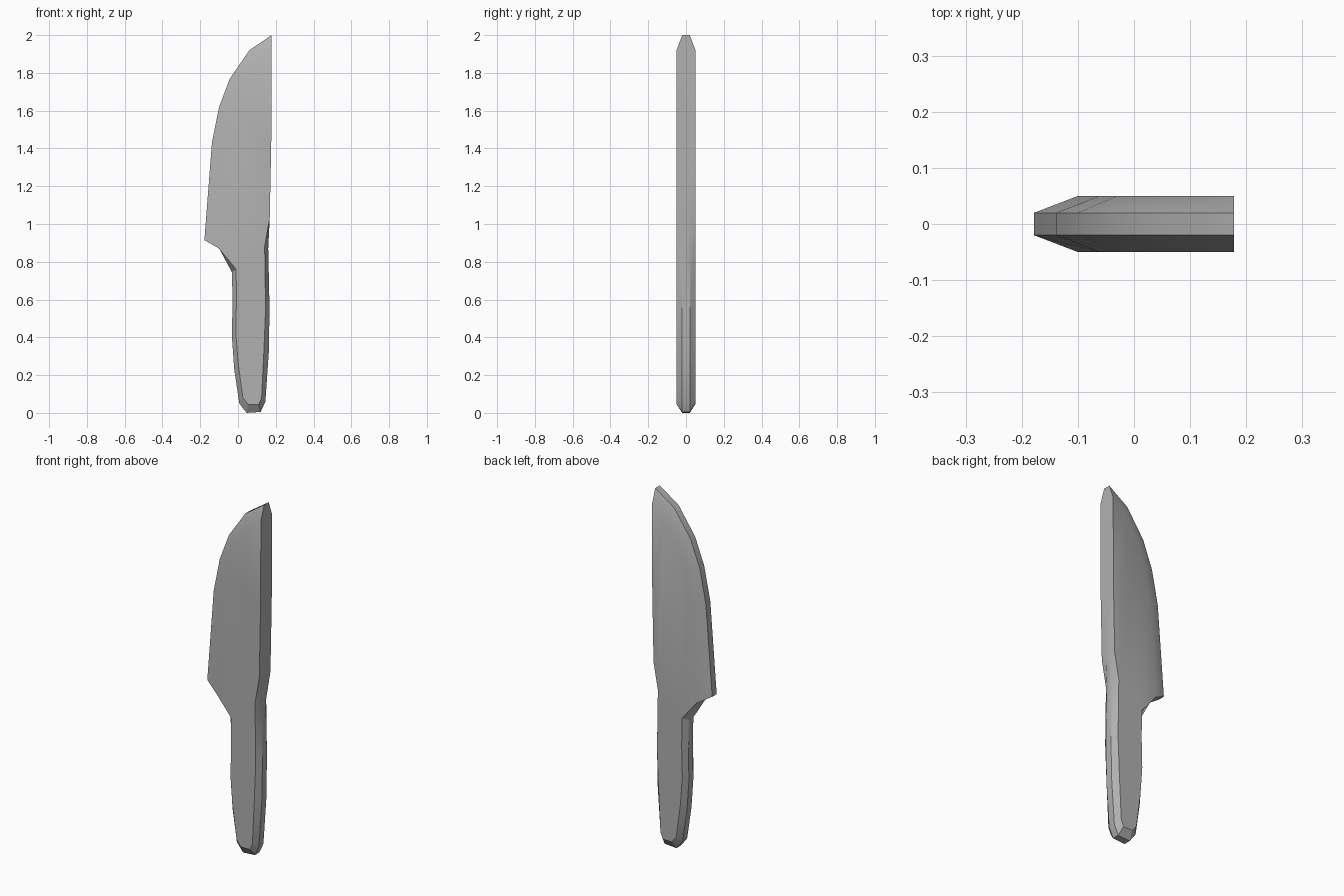
import bpy, bmesh, math

if "Cube" in bpy.data.objects:
    bpy.data.objects.remove(bpy.data.objects["Cube"])

HALF, RIM = 0.05, 0.02   # half thickness of the flat sides and of the rim

# Outline pairs (x, z): flat-side corner, rim corner, from the tip down the edge and back up the spine
outline = [
    ((0.178, 1.92), (0.178, 2.00)),
    ((0.10, 1.862), (0.06, 1.92)),
    ((0.022, 1.75), (-0.043, 1.77)),
    ((-0.03, 1.60), (-0.10, 1.62)),
    ((-0.062, 1.41), (-0.138, 1.43)),
    ((-0.10, 0.87), (-0.178, 0.915)),
    ((-0.10, 0.87), (-0.10, 0.87)),
    ((-0.01, 0.76), (-0.032, 0.745)),
    ((-0.008, 0.60), (-0.029, 0.60)),
    ((-0.012, 0.43), (-0.032, 0.40)),
    ((0.0, 0.27), (-0.02, 0.23)),
    ((0.026, 0.08), (0.007, 0.05)),
    ((0.053, 0.045), (0.045, 0.0)),
    ((0.11, 0.045), (0.12, 0.005)),
    ((0.125, 0.08), (0.145, 0.06)),
    ((0.138, 0.35), (0.163, 0.32)),
    ((0.146, 0.55), (0.167, 0.55)),
    ((0.141, 0.88), (0.16, 0.87)),
    ((0.168, 1.03), (0.168, 1.03)),
    ((0.176, 1.43), (0.176, 1.43)),
]

bm = bmesh.new()


def ring(which, y):
    return [bm.verts.new((p[which][0], y, p[which][1])) for p in outline]


# Four rings: front flat, front rim, back rim, back flat
rings = [ring(0, -HALF), ring(1, -RIM), ring(1, RIM), ring(0, HALF)]
n = len(outline)
for a, b in zip(rings, rings[1:]):
    for i in range(n):
        j = (i + 1) % n
        bm.faces.new((a[i], a[j], b[j], b[i]))
# The two heel corners share one flat-side point, then each flat side is closed
for r in (rings[0], rings[3]):
    bmesh.ops.pointmerge(bm, verts=[r[5], r[6]], merge_co=r[5].co)
    bm.faces.new([v for v in r if v.is_valid])

bmesh.ops.recalc_face_normals(bm, faces=bm.faces[:])
mesh = bpy.data.meshes.new("knife")
bm.to_mesh(mesh)
bm.free()
knife = bpy.data.objects.new("knife", mesh)
bpy.context.collection.objects.link(knife)

# Dark grey material
grey = bpy.data.materials.new("dark_grey")
grey.diffuse_color = (0.44, 0.44, 0.44, 1)
grey.use_nodes = True
grey.node_tree.nodes["Principled BSDF"].inputs["Base Color"].default_value = grey.diffuse_color
mesh.materials.append(grey)

# Smooth along the curves, crisp bevel edges
bpy.context.view_layer.objects.active = knife
knife.select_set(True)
bpy.ops.object.shade_smooth_by_angle(angle=math.radians(30))
